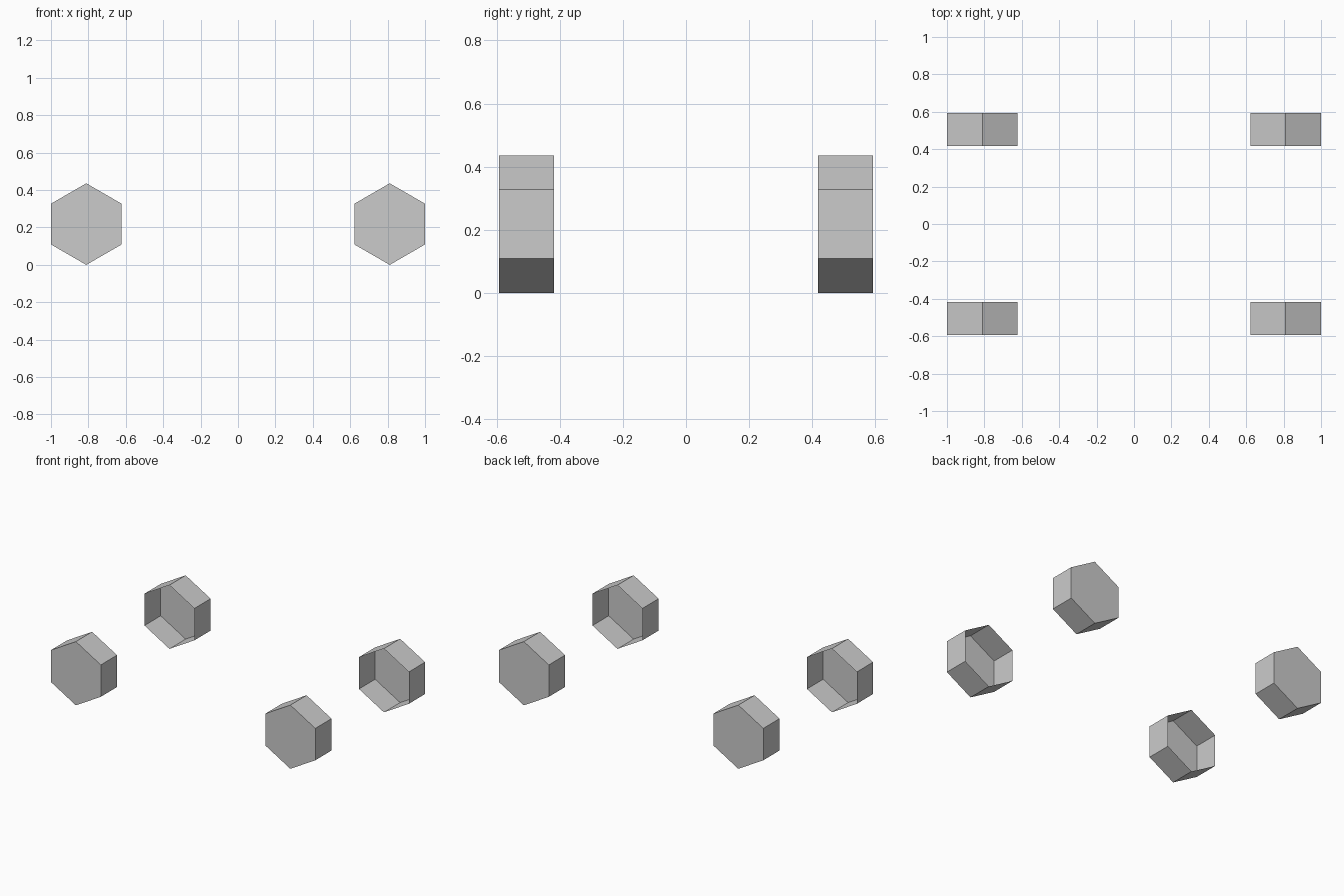
import bpy, bmesh
from math import sin, cos, pi

if "Cube" in bpy.data.objects:
    bpy.data.objects.remove(bpy.data.objects["Cube"])

RADIUS = 0.218
WHEEL_X = 1 - RADIUS * cos(pi / 6)
Y_OUT, Y_IN = 0.593, 0.418


def hex_wheel(name, sx, sy):
    """Six-sided cup: closed on the outer side, open towards the middle."""
    bm = bmesh.new()
    corners = [(sx * WHEEL_X + RADIUS * sin(i * pi / 3),
                RADIUS + RADIUS * cos(i * pi / 3)) for i in range(6)]
    outer = [bm.verts.new((x, sy * Y_OUT, z)) for x, z in corners]
    inner = [bm.verts.new((x, sy * Y_IN, z)) for x, z in corners]
    # outer cap, with normal pointing away from the middle
    cap = bm.faces.new(outer)
    cap.normal_update()
    flip = cap.normal.y * sy < 0
    if flip:
        cap.normal_flip()
    # tread walls
    for i in range(6):
        j = (i + 1) % 6
        wall = [outer[j], outer[i], inner[i], inner[j]]
        bm.faces.new(wall[::-1] if flip else wall)
    mesh = bpy.data.meshes.new(name)
    bm.to_mesh(mesh)
    bm.free()
    bpy.context.collection.objects.link(bpy.data.objects.new(name, mesh))


# four wheels
for sy, end in ((-1, "front"), (1, "back")):
    for sx, side in ((-1, "left"), (1, "right")):
        hex_wheel(f"{end}_{side}_wheel", sx, sy)
